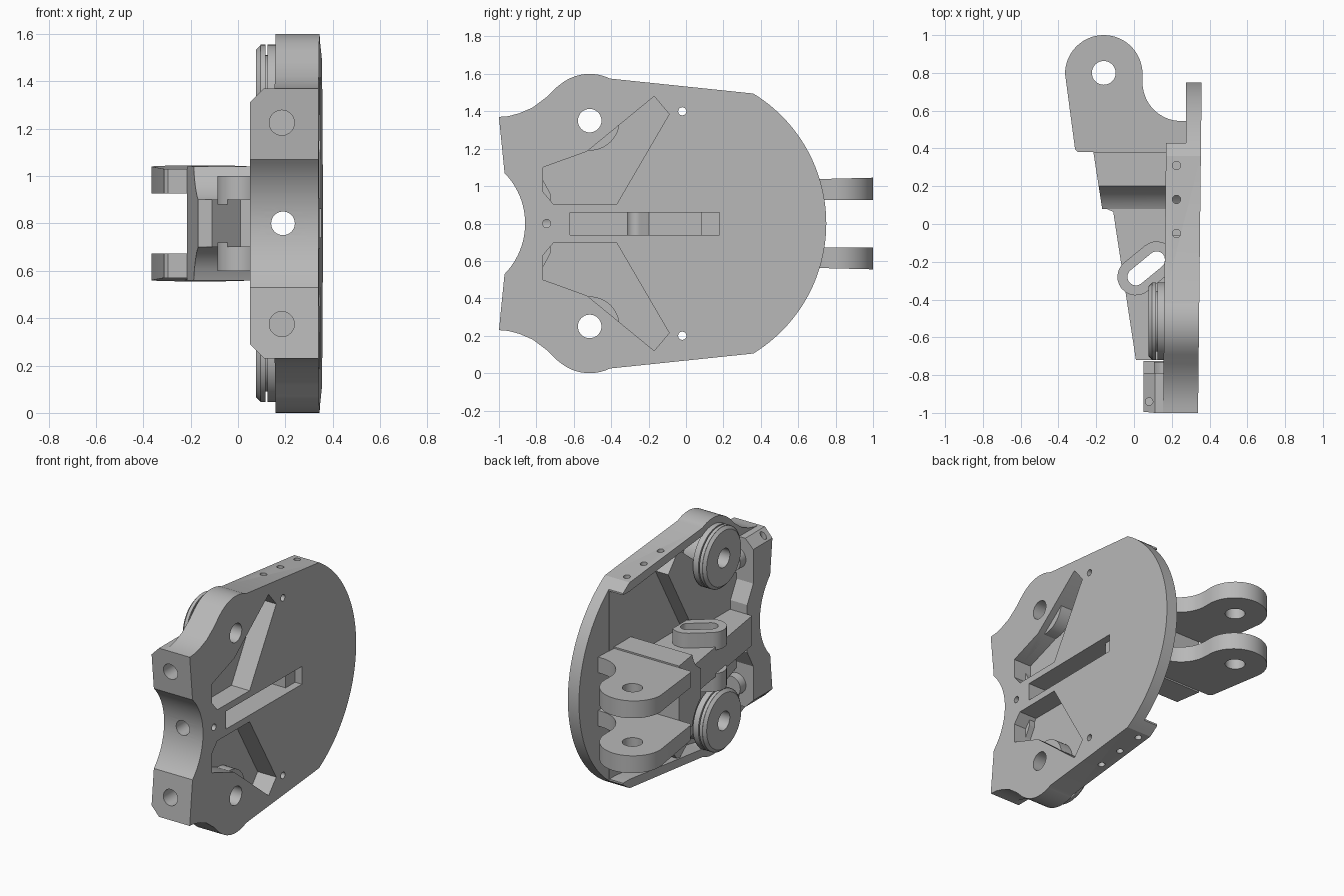
import bpy, bmesh
from math import sin, cos, pi, radians, atan2, sqrt

cube = bpy.data.objects.get("Cube")
if cube:
    bpy.data.objects.remove(cube, do_unlink=True)

grey = bpy.data.materials.new("plain_grey")
grey.use_nodes = True
grey.diffuse_color = (0.48, 0.48, 0.48, 1)
grey.node_tree.nodes["Principled BSDF"].inputs["Base Color"].default_value = (0.48, 0.48, 0.48, 1)

MID = 0.8      # height of the symmetry plane
PLACE = {"x": lambda u, v, t: (t, u, v),
         "y": lambda u, v, t: (u, t, v),
         "z": lambda u, v, t: (u, v, t)}
parts, cutters = [], []


def prism(name, pts, axis, a, b, cutter=False, fit=None):
    """Extrude a flat outline along an axis from a to b."""
    bm = bmesh.new()
    face = bm.faces.new([bm.verts.new(PLACE[axis](u, v, a)) for u, v in pts])
    ext = bmesh.ops.extrude_face_region(bm, geom=[face])
    for v in ext["geom"]:
        if isinstance(v, bmesh.types.BMVert):
            v.co["xyz".index(axis)] = b
    if fit:
        for v in bm.verts:
            fit(v)
    bmesh.ops.recalc_face_normals(bm, faces=bm.faces)
    mesh = bpy.data.meshes.new(name)
    bm.to_mesh(mesh)
    bm.free()
    mesh.materials.append(grey)
    ob = bpy.data.objects.new(name, mesh)
    bpy.context.collection.objects.link(ob)
    ob.hide_render = cutter
    (cutters if cutter else parts).append(ob)
    return ob


def arc(cu, cv, r, a0, a1, n):
    return [(cu + r * cos(radians(a0 + (a1 - a0) * i / n)),
             cv + r * sin(radians(a0 + (a1 - a0) * i / n))) for i in range(n + 1)]


def circle(cu, cv, r, n=32):
    return arc(cu, cv, r, 0, 360, n)[:-1]


def flip(pts):
    return [(u, 2 * MID - v) for u, v in reversed(pts)]


def box(u0, u1, v0, v1):
    return [(u0, v0), (u1, v0), (u1, v1), (u0, v1)]


def carve(ob, tools):
    for tool in tools:
        mod = ob.modifiers.new("cut", "BOOLEAN")
        mod.operation, mod.solver, mod.object = "DIFFERENCE", "EXACT", tool


def lean(v):
    v.co.x += 0.011 * v.co.y


def both(name, pts, axis, a, b, **kw):
    """Make an upper part and its mirror below the middle plane."""
    if axis == "z":
        lower = prism("lower_" + name, pts, axis, 2 * MID - a, 2 * MID - b, **kw)
    else:
        lower = prism("lower_" + name, flip(pts), axis, a, b, **kw)
    return [prism("upper_" + name, pts, axis, a, b, **kw), lower]


# Cutters shared by the parts
pocket = [(-.765, 1.1), (-.53, 1.185), (-.17, 1.48), (-.09, 1.385), (-.37, .905), (-.71, .905), (-.765, .97)]
pockets = both("pocket_cut", pocket, "x", .21, .6, cutter=True)
pivots = both("pivot_cut", circle(-.515, 1.35, .063), "x", -.1, .6, cutter=True)
pins = both("pin_cut", circle(-.02, 1.4, .022, 16), "x", 0, .6, cutter=True)
pins.append(prism("front_pin_cut", circle(-.745, MID, .022, 16), "x", .2, .6, True))
slot = prism("slot_cut", box(-.62, .18, .74, .86), "x", .04, .6, True)
bore = prism("bore_cut", circle(.19, MID, .05), "y", -1.2, .8, True)
screws = both("screw_cut", circle(.185, 1.225, .053), "y", -1.2, -.85, cutter=True)
edge_holes = []
for y in (.31, .13, -.05):
    edge_holes += both("edge_cut", circle(.225, y, .022, 16), "z", 1.45, 1.7, cutter=True)
block_holes = both("block_pin_cut", circle(.08, -.94, .02, 16), "z", 1.2, 1.5, cutter=True)
corners = both("corner_cut", [(.03, 1.29), (.14, 1.4), (.03, 1.4)], "y", -1.2, -.5, cutter=True)

# Main plate: rounded rear, lobed sides, concave front, hollow on the inner side
notch_angle = 180 / pi * atan2(.27, .276)
notch = arc(-1.246, MID, .386, -notch_angle, notch_angle, 24)
side = [(-1, 1.37), (-.95, 1.374), (-.89, 1.39), (-.82, 1.42), (-.74, 1.48), (-.69, 1.53)]
side += arc(-.515, 1.352, .248, 128, 64, 12) + [(.36, 1.495)]
rear_angle = 180 / pi * atan2(.695, .424)
rear = arc(-.064, MID, .814, rear_angle, -rear_angle, 48)
plate = prism("main_plate", notch + side + rear[1:-1] + flip(side), "x", .165, .35, fit=lean)
dish_top = [(-.79, 1.27), (-.68, 1.44), (-.6, 1.52), (-.5, 1.54), (-.4, 1.52), (.36, 1.435), (.55, 1.435)]
dish = prism("dish_cut", dish_top + flip(dish_top), "x", .0, .272, True)
rear_step = prism("rear_step_cut", box(.43, 1, -.1, 1.8), "x", 0, .275, True)
carve(plate, [dish, rear_step, slot, bore] + pockets + pivots + pins + screws + edge_holes)

# Raised backs behind the two pockets
hump = [(-.79, 1.12), (-.54, 1.22), (-.17, 1.51), (-.06, 1.385), (-.35, .875), (-.79, .875)]
for ob in both("pocket_back", hump, "x", .175, .3):
    carve(ob, pockets + pivots + [bore])

# Front block following the concave edge
back = [(-.79, 1.37), (-.79, 1.08), (-.725, .96)]
block = prism("front_block", notch + [(-1, 1.37)] + back + flip(back) + [(-1, .23)], "x", .05, .25)
carve(block, corners + screws + block_holes + [bore] + pins[2:])
both("screw_boss", circle(.175, 1.225, .07), "y", -.82, -.73)

# Round pivot bosses with a stepped, grooved disc
for label, r, x0, x1 in (("stem", .16, .11, .3), ("inner_disc", .205, .125, .165), ("outer_disc", .205, .095, .117)):
    for ob in both("boss_" + label, circle(-.515, 1.35, r, 48), "x", x0, x1):
        carve(ob, pivots)


def taper(v):
    if v.co.x < .085:
        s = .9
        mid = 1.35 if v.co.z > MID else .25
        v.co.y = -.515 + (v.co.y + .515) * s
        v.co.z = mid + (v.co.z - mid) * s


for ob in both("boss_rim", circle(-.515, 1.35, .205, 48), "x", .077, .097, fit=taper):
    carve(ob, pivots)

# Long tapering beam with an angled slot through it
ang = 180 / pi * atan2(.09, .11)


def stadium(r):
    return arc(.01, -.28, r, ang + 90, ang + 270, 12) + arc(.12, -.19, r, ang - 90, ang + 90, 12)


eye_cut = prism("eyelet_cut", [(min(x, .163), y) for x, y in stadium(.045)], "z", .4, 1.2, True)
beam = prism("beam", [(-.17, .09), (-.11, .065), (.01, -.72), (.3, -.72), (.3, .32), (-.2, .32)], "z", .7, .9)
carve(beam, [slot, bore, eye_cut])
for ob in both("eyelet", [(min(x, .18), y) for x, y in stadium(.098)], "z", .88, 1.0):
    carve(ob, [eye_cut])


# Flared hub joining the beam to the fork
def slant(v):
    if v.co.x < 0:
        v.co.x = -.156 - .155 * v.co.y


flare = [(.08, .9), (.11, .915), (.15, .95), (.18, .99), (.2, 1.04), (.38, 1.04)]
hub = prism("hub", flare + flip(flare), "x", -.2, .3, fit=slant)
carve(hub, [bore])

# Two fork arms with an eye at the tip
fork = arc(-.16, .795, .205, 180, 0, 32) + arc(.25, .75, .205, 180, 262, 12)
fork += [(.3, .543), (.3, .3), (-.2, .3), (-.215, .38), (-.295, .38), (-.312, .395)]
fork_eye = prism("fork_eye_cut", circle(-.16, .8, .063), "z", .3, 1.3, True)


def spread(v):
    if abs(v.co.z - MID) > .2:
        v.co.z += (1 if v.co.z > MID else -1) * .025 * (v.co.y - .8)


for ob in both("fork_arm", fork, "z", .927, 1.04, fit=spread):
    carve(ob, [fork_eye])

# Bake the cuts, remove the cutters and shade
bpy.context.view_layer.update()
graph = bpy.context.evaluated_depsgraph_get()
baked = [bpy.data.meshes.new_from_object(ob.evaluated_get(graph)) for ob in parts]
for ob, mesh in zip(parts, baked):
    ob.modifiers.clear()
    ob.data = mesh
for tool in cutters:
    bpy.data.objects.remove(tool, do_unlink=True)
bpy.ops.object.select_all(action="DESELECT")
for ob in parts:
    ob.select_set(True)
bpy.context.view_layer.objects.active = plate
bpy.ops.object.shade_smooth_by_angle(angle=radians(25))
